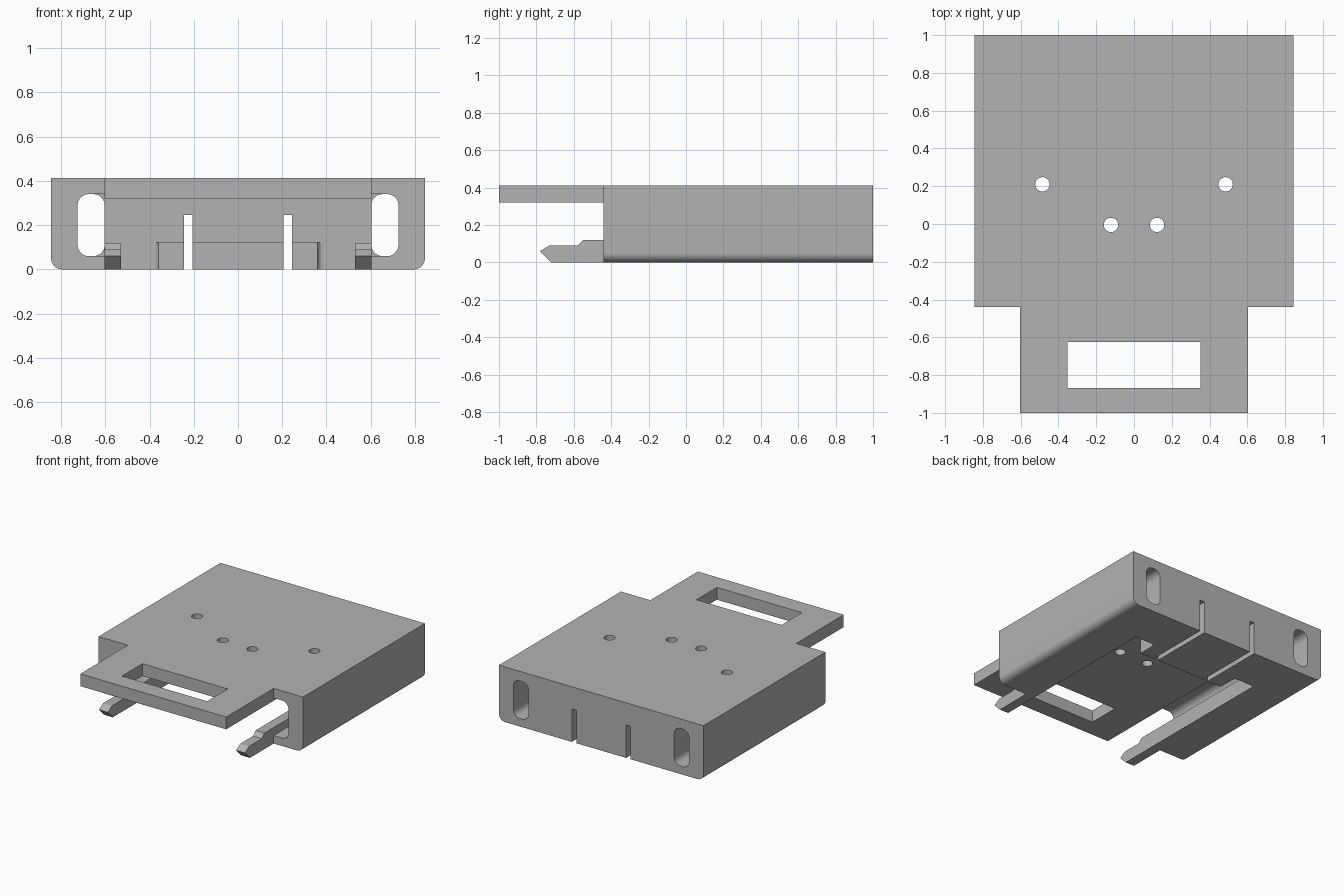
import bpy
import bmesh
import math
from mathutils import Vector

cube = bpy.data.objects.get("Cube")
if cube:
    bpy.data.objects.remove(cube, do_unlink=True)

grey = bpy.data.materials.new("plain grey")
grey.use_nodes = True
grey.diffuse_color = (0.45, 0.45, 0.45, 1)
grey.node_tree.nodes["Principled BSDF"].inputs["Base Color"].default_value = (0.45, 0.45, 0.45, 1)

RADIUS = 0.05          # fillet of the long edges
FRONT, STEP, BACK = -0.44, 0.65, 1.0
TOP, CEILING = 0.412, 0.32
HALF, TAB = 0.845, 0.603


def mirrored(half):
    """Close a right-hand outline with its mirror image."""
    return half + [(-p[0], *p[1:]) for p in reversed(half)]


def rounded(points, steps=8):
    """Replace corners that carry a third value, the radius, by arcs."""
    out = []
    for i, p in enumerate(points):
        corner = Vector(p[:2])
        if len(p) < 3:
            out.append(corner)
            continue
        u = (Vector(points[i - 1][:2]) - corner).normalized()
        v = (Vector(points[(i + 1) % len(points)][:2]) - corner).normalized()
        centre = corner + (u + v) * p[2]
        for k in range(steps + 1):
            a = math.pi / 2 * k / steps
            out.append(centre - p[2] * (v * math.cos(a) + u * math.sin(a)))
    return out


def prism(name, points, axis, start, end):
    """Extrude an outline along x, y or z."""
    place = {"x": lambda a, b, t: (t, a, b),
             "y": lambda a, b, t: (a, t, b),
             "z": lambda a, b, t: (a, b, t)}[axis]
    outline = rounded(points)
    bm = bmesh.new()
    rings = [[bm.verts.new(place(p.x, p.y, t)) for p in outline] for t in (start, end)]
    for ring in rings:
        bm.faces.new(ring)
    n = len(outline)
    for i in range(n):
        j = (i + 1) % n
        bm.faces.new((rings[0][i], rings[0][j], rings[1][j], rings[1][i]))
    bmesh.ops.recalc_face_normals(bm, faces=bm.faces)
    mesh = bpy.data.meshes.new(name)
    bm.to_mesh(mesh)
    bm.free()
    mesh.materials.append(grey)
    obj = bpy.data.objects.new(name, mesh)
    bpy.context.collection.objects.link(obj)
    return obj


def rect(a0, b0, a1, b1, *r):
    return [(a0, b0, *r), (a1, b0, *r), (a1, b1, *r), (a0, b1, *r)]


def cut(obj, cutters):
    """Subtract the cutters and remove them."""
    for c in cutters:
        mod = obj.modifiers.new("cut", "BOOLEAN")
        mod.operation, mod.solver, mod.object = "DIFFERENCE", "EXACT", c
    bpy.context.view_layer.update()
    graph = bpy.context.evaluated_depsgraph_get()
    mesh = bpy.data.meshes.new_from_object(obj.evaluated_get(graph))
    obj.modifiers.clear()
    obj.data = mesh
    for c in cutters:
        bpy.data.objects.remove(c, do_unlink=True)


def slits():
    return [prism("slit_cutter", rect(s * 0.224 - 0.019, -0.1, s * 0.224 + 0.019, 0.245),
                  "y", 0.4, 1.1) for s in (-1, 1)]


# Hollow front shell, with inner rails and an open underside
shell = prism("hollow_shell", mirrored([
    (HALF, TOP), (HALF, 0, RADIUS), (0.53, 0), (0.53, 0.12), (TAB, 0.12), (TAB, 0.06),
    (0.725, 0.06, RADIUS), (0.725, 0.34, RADIUS), (TAB, 0.34), (TAB, CEILING)]),
    "y", FRONT, STEP)

# Screw holes through the top
holes = []
for x, y in ((0.485, 0.21), (0.122, -0.005)):
    for s in (-1, 1):
        ring = [(s * x + 0.038 * math.cos(a), y + 0.038 * math.sin(a))
                for a in (math.tau * k / 32 for k in range(32))]
        holes.append(prism("hole_cutter", ring, "z", 0.2, 0.6))
cut(shell, holes)

# Solid back block with a rounded channel at each side and two slits
block = prism("back_block", mirrored([(HALF, TOP), (HALF, 0, RADIUS)]), "y", STEP, BACK)
channels = [prism("channel_cutter", rect(s * 0.664 - 0.061, 0.06, s * 0.664 + 0.061, 0.34, RADIUS),
                  "y", 0.5, 1.1) for s in (-1, 1)]
cut(block, channels + slits())

# Low tongue in front of the block, flared at its root
flare = 0.025
arc = [(0.36 + flare * (1 - math.cos(a)), STEP - flare * (1 - math.sin(a)))
       for a in (math.pi / 2 * k / 6 for k in range(7))]
tongue = prism("tongue", mirrored([(0.36, 0.5)] + arc), "z", 0, 0.122)
cut(tongue, slits())

# Front tab with its window
tab = prism("front_tab", rect(-TAB, -1, TAB, FRONT), "z", CEILING, TOP)
cut(tab, [prism("window_cutter", rect(-0.352, -0.867, 0.352, -0.625), "z", 0.2, 0.6)])

# Pointed arms that continue the rails
arm = [(FRONT, 0), (FRONT, 0.12), (-0.55, 0.12), (-0.58, 0.09),
       (-0.73, 0.09), (-0.78, 0.06), (-0.72, 0)]
arms = [prism("left_arm", arm, "x", 0.53, TAB), prism("right_arm", arm, "x", -TAB, -0.53)]

# Smooth the fillets, keep other edges sharp
bpy.ops.object.select_all(action="DESELECT")
for obj in [shell, block, tongue, tab] + arms:
    obj.select_set(True)
bpy.context.view_layer.objects.active = shell
bpy.ops.object.shade_smooth_by_angle(angle=math.radians(25))
